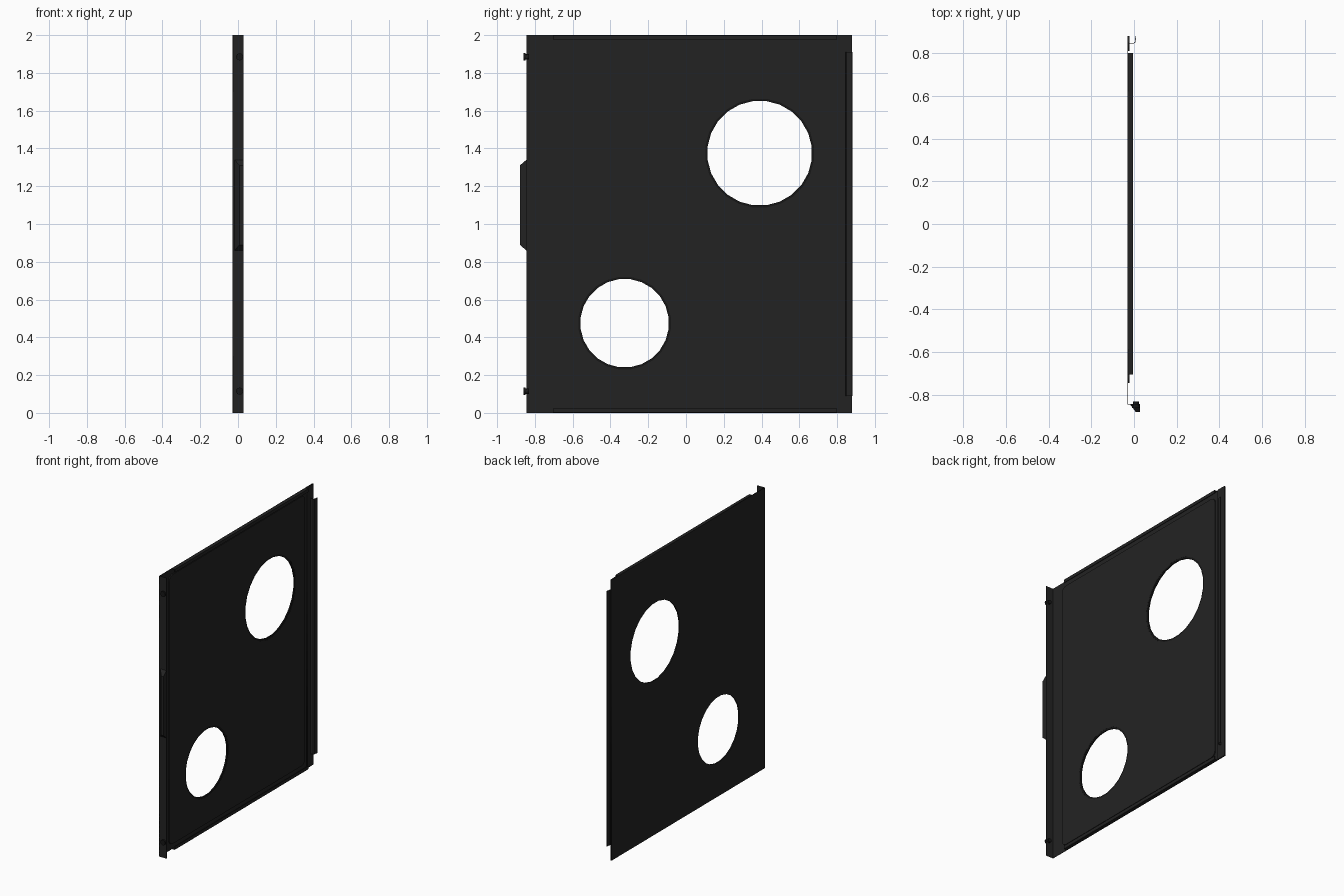
import bpy, bmesh, math
from mathutils import Matrix

if "Cube" in bpy.data.objects:
    bpy.data.objects.remove(bpy.data.objects["Cube"])


def material(name, v):
    m = bpy.data.materials.new(name)
    m.diffuse_color = (v, v, v, 1)
    m.use_nodes = True
    m.node_tree.nodes["Principled BSDF"].inputs["Base Color"].default_value = m.diffuse_color
    return m


STEEL = material("black painted steel", 0.0165)
RUBBER = material("dark rubber", 0.008)


def add(name, mesh, mat):
    ob = bpy.data.objects.new(name, mesh)
    bpy.context.collection.objects.link(ob)
    mesh.materials.clear()
    mesh.materials.append(mat)
    return ob


def circle(cy, cz, r, n=24):
    return [(cy + r * math.cos(2 * math.pi * (i + .5) / n),
             cz + r * math.sin(2 * math.pi * (i + .5) / n)) for i in range(n)]


def rect(y0, y1, z0, z1, r=0.0, n=5):
    if r == 0:
        return [(y0, z0), (y1, z0), (y1, z1), (y0, z1)]
    pts = []
    for k, (cy, cz) in enumerate([(y1 - r, z1 - r), (y0 + r, z1 - r),
                                  (y0 + r, z0 + r), (y1 - r, z0 + r)]):
        for i in range(n + 1):
            a = math.pi / 2 * (k + i / n)
            pts.append((cy + r * math.cos(a), cz + r * math.sin(a)))
    return pts


def plate(name, outlines, x0, x1, mat=STEEL):
    """Flat plate in the YZ plane; outlines after the first cut holes."""
    cu = bpy.data.curves.new(name, 'CURVE')
    cu.dimensions, cu.fill_mode = '2D', 'BOTH'
    cu.extrude = (x1 - x0) / 2
    for pts in outlines:
        sp = cu.splines.new('POLY')
        sp.points.add(len(pts) - 1)
        for p, (y, z) in zip(sp.points, pts):
            p.co = (y, z, 0, 1)
        sp.use_cyclic_u = True
    tmp = bpy.data.objects.new(name + "_outline", cu)
    bpy.context.collection.objects.link(tmp)
    deps = bpy.context.evaluated_depsgraph_get()
    mesh = bpy.data.meshes.new_from_object(tmp.evaluated_get(deps))
    bpy.data.objects.remove(tmp)
    mesh.transform(Matrix(((0, 0, 1, (x0 + x1) / 2), (1, 0, 0, 0),
                           (0, 1, 0, 0), (0, 0, 0, 1))))
    return add(name, mesh, mat)


def folded_strip(name, profile, to3d, a, b, thick=0.003):
    """Open profile swept between a and b, given sheet thickness."""
    verts = [to3d(p, t) for p in profile for t in (a, b)]
    faces = [(2 * i, 2 * i + 1, 2 * i + 3, 2 * i + 2) for i in range(len(profile) - 1)]
    me = bpy.data.meshes.new(name)
    me.from_pydata(verts, [], faces)
    ob = add(name, me, STEEL)
    mod = ob.modifiers.new("thickness", 'SOLIDIFY')
    mod.thickness, mod.offset = thick, 0
    return ob


HOLES = [(0.39, 1.375, 0.278), (-0.325, 0.475, 0.235)]

# outer sheet and raised inner panel, both pierced by the two fan holes
plate("outer_sheet", [rect(-0.845, 0.88, 0, 2)] + [circle(*h) for h in HOLES], -0.03, -0.027)
plate("inner_panel", [rect(-0.745, 0.785, 0.04, 1.96, 0.04)] +
      [circle(y, z, r + 0.012) for y, z, r in HOLES], -0.027, -0.02)
for i, (y, z, r) in enumerate(HOLES):
    plate(f"hole_rim_{i}", [circle(y, z, r + 0.012), circle(y, z, r)], -0.027, -0.021, RUBBER)

# doubled-over rear hem
plate("rear_hem", [rect(0.81, 0.88, 0, 2)], -0.027, -0.02)

# front flange
folded_strip("front_flange", [(-0.03, -0.8435), (0.028, -0.8435)],
             lambda p, t: (p[0], p[1], t), 0, 2)

# rear hook
folded_strip("rear_hook", [(-0.021, 0.846), (-0.001, 0.846), (0.005, 0.851), (0.009, 0.88)],
             lambda p, t: (p[0], p[1], t), 0.09, 1.91)

# top and bottom folded lips
for name, s in (("bottom_lip", 1), ("top_lip", -1)):
    edge = 1 - s
    folded_strip(name, [(-0.028, edge + s * 0.002), (-0.006, edge + s * 0.002),
                        (-0.006, edge + s * 0.024)],
                 lambda p, t: (p[0], t, p[1]), -0.705, 0.80)

# wedge-shaped pull handle with tapered ends
prof = [(-0.018, -0.845, 0), (0.028, -0.845, 0), (0.028, -0.88, 0.03), (0.008, -0.88, 0.03)]
vs = [(x, y, 0.86 + d) for x, y, d in prof] + [(x, y, 1.34 - d) for x, y, d in prof]
me = bpy.data.meshes.new("pull_handle")
me.from_pydata(vs, [], [(0, 1, 2, 3), (4, 5, 6, 7)] +
               [(i, (i + 1) % 4, (i + 1) % 4 + 4, i + 4) for i in range(4)])
bm = bmesh.new()
bm.from_mesh(me)
bmesh.ops.recalc_face_normals(bm, faces=bm.faces)
bm.to_mesh(me)
bm.free()
add("pull_handle", me, STEEL)

# thumb screws on the front flange
for i, z in enumerate((0.115, 1.885)):
    bm = bmesh.new()
    for r, y0, y1 in ((0.014, -0.83, -0.85), (0.019, -0.85, -0.86)):
        bmesh.ops.create_cone(bm, cap_ends=True, segments=16, radius1=r, radius2=r, depth=y0 - y1,
                              matrix=Matrix.Translation((0.009, (y0 + y1) / 2, z)) @
                              Matrix.Rotation(math.pi / 2, 4, 'X'))
    me = bpy.data.meshes.new(f"thumb_screw_{i}")
    bm.to_mesh(me)
    bm.free()
    add(f"thumb_screw_{i}", me, RUBBER)
